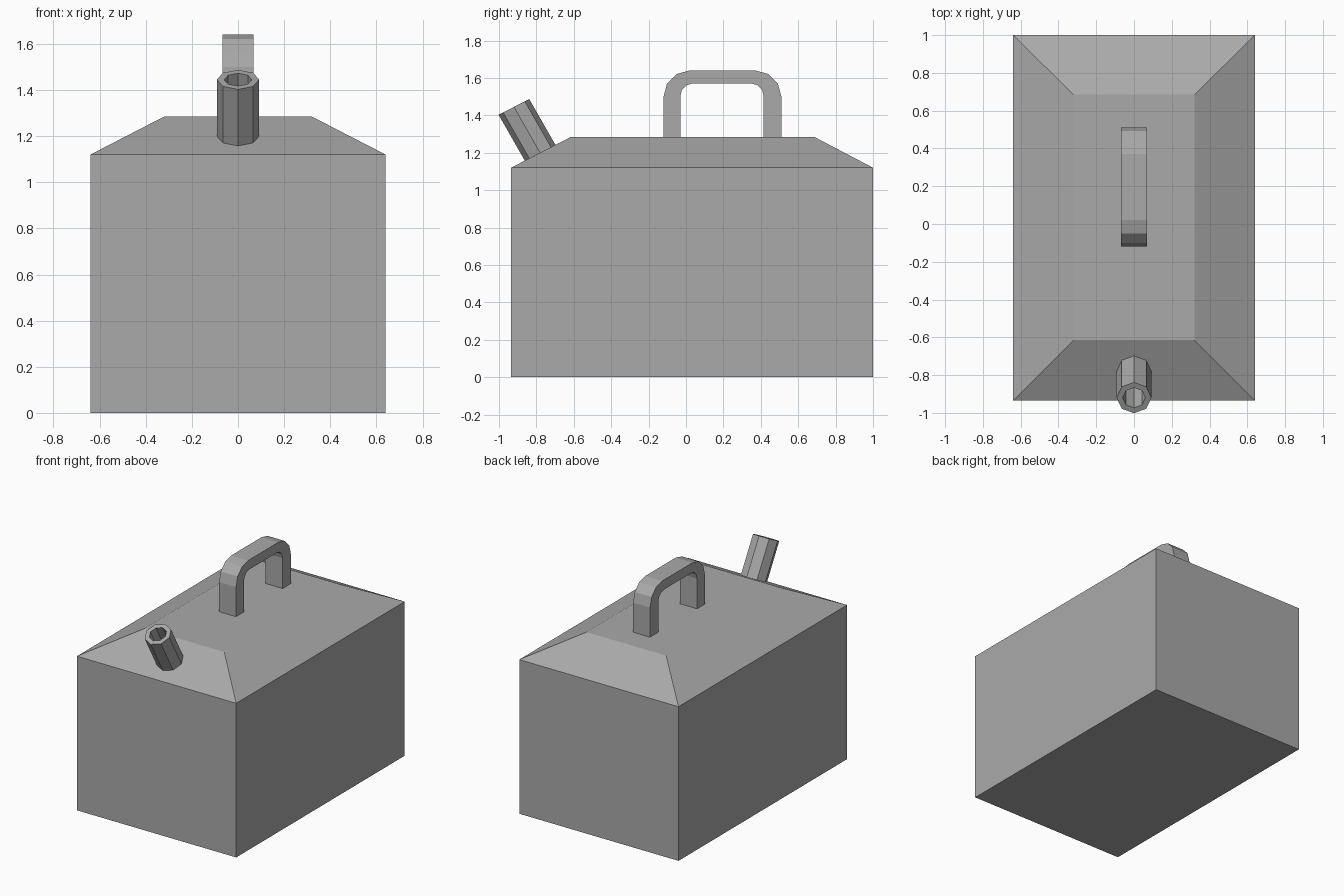
import bpy, bmesh
from math import sin, cos, pi, atan2
from mathutils import Matrix, Vector

default = bpy.data.objects.get("Cube")
if default:
    bpy.data.objects.remove(default, do_unlink=True)

# One plain grey paint for every part
grey = bpy.data.materials.new("grey_metal")
grey.use_nodes = True
colour = (0.4, 0.4, 0.4, 1)
grey.diffuse_color = colour
grey.node_tree.nodes["Principled BSDF"].inputs["Base Color"].default_value = colour


def finish(name, bm):
    bmesh.ops.recalc_face_normals(bm, faces=bm.faces[:])
    mesh = bpy.data.meshes.new(name)
    bm.to_mesh(mesh)
    bm.free()
    mesh.materials.append(grey)
    obj = bpy.data.objects.new(name, mesh)
    bpy.context.collection.objects.link(obj)
    return obj


def loft(bm, rings, closed=False):
    """Bridge successive rings of vertices with quads."""
    pairs = list(zip(rings, rings[1:]))
    if closed:
        pairs.append((rings[-1], rings[0]))
    for a, b in pairs:
        for i in range(len(a)):
            j = (i + 1) % len(a)
            bm.faces.new((a[i], a[j], b[j], b[i]))


# Tank: a box with a hipped, flat-topped roof
bm = bmesh.new()


def rectangle(x, y0, y1, z):
    corners = ((-x, y0), (x, y0), (x, y1), (-x, y1))
    return [bm.verts.new((cx, cy, z)) for cx, cy in corners]


rings = [rectangle(0.64, -0.935, 1.0, 0),
         rectangle(0.64, -0.935, 1.0, 1.12),
         rectangle(0.32, -0.615, 0.685, 1.285)]
loft(bm, rings)
bm.faces.new(rings[0])
bm.faces.new(rings[-1])
finish("tank", bm)


# Handle: a flat strap bent into a rounded arch
def arch(y0, y1, z_top, radius, steps=3):
    points = [(y0, 1.28)]
    for centre, start in ((y0 + radius, pi), (y1 - radius, pi / 2)):
        for i in range(steps + 1):
            a = start - i * pi / 2 / steps
            points.append((centre + radius * cos(a),
                           z_top - radius + radius * sin(a)))
    return points + [(y1, 1.28)]


bm = bmesh.new()
half = 0.068
rings = []
for (oy, oz), (iy, iz) in zip(arch(-0.12, 0.51, 1.64, 0.14),
                              arch(-0.03, 0.415, 1.57, 0.065)):
    section = ((-half, oy, oz), (half, oy, oz), (half, iy, iz), (-half, iy, iz))
    rings.append([bm.verts.new(p) for p in section])
loft(bm, rings)
bm.faces.new(rings[0])
bm.faces.new(rings[-1])
finish("handle", bm)

# Spout: an open eight-sided tube leaning out of the front slope
bm = bmesh.new()
base, tip = Vector((0, -0.78, 1.2)), Vector((0, -0.92, 1.445))
tilt = Matrix.Rotation(atan2(0.165, 0.32), 3, 'X')


def octagon(centre, radius):
    return [bm.verts.new(centre + tilt @ Vector(
        (radius * cos(i * pi / 4), radius * sin(i * pi / 4), 0))) for i in range(8)]


loft(bm, [octagon(base, 0.092), octagon(tip, 0.092),
          octagon(tip, 0.06), octagon(base, 0.06)], closed=True)
finish("spout", bm)
